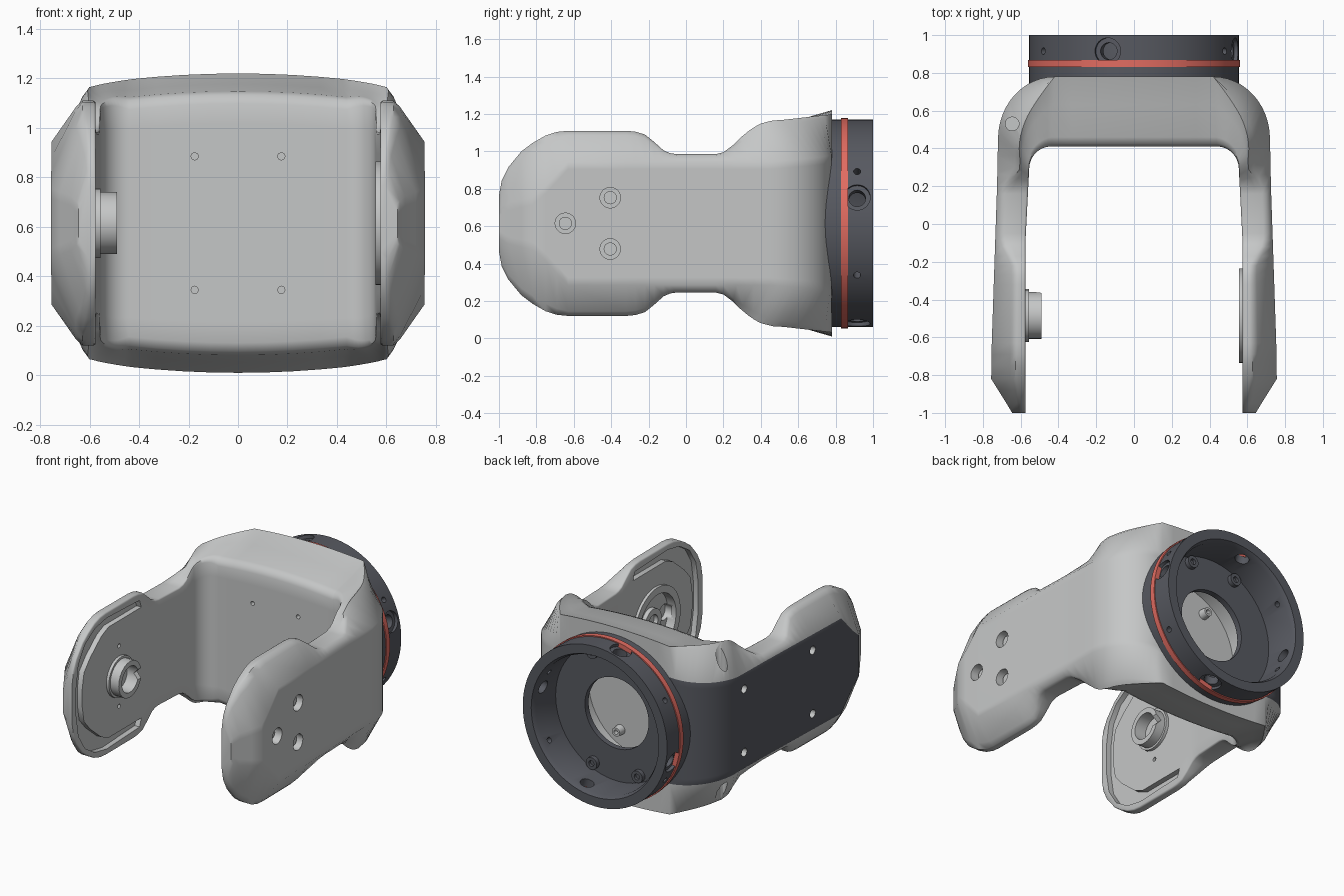
import bpy, bmesh
from math import sin, cos, pi, radians
from mathutils import Vector

old = bpy.data.objects.get("Cube")
if old:
    bpy.data.objects.remove(old, do_unlink=True)

MID = 0.615                      # height of the shared axis


def material(name, rgb):
    m = bpy.data.materials.new(name)
    m.use_nodes = True
    m.diffuse_color = (*rgb, 1)
    m.node_tree.nodes["Principled BSDF"].inputs["Base Color"].default_value = (*rgb, 1)
    return m


light = material("light grey", (0.56, 0.57, 0.57))
dark = material("dark slate", (0.095, 0.1, 0.118))
red = material("coral red", (0.76, 0.15, 0.12))


def finish(name, bm, *mats):
    bmesh.ops.remove_doubles(bm, verts=bm.verts, dist=1e-5)
    bmesh.ops.recalc_face_normals(bm, faces=bm.faces)
    me = bpy.data.meshes.new(name)
    bm.to_mesh(me)
    bm.free()
    ob = bpy.data.objects.new(name, me)
    bpy.context.collection.objects.link(ob)
    for m in mats:
        me.materials.append(m)
    return ob


def lathe(name, profile, loc, axis, mat=None, seg=32):
    """Turn (radius, height) points about an axis; closed when hollow."""
    bm = bmesh.new()
    q = Vector(axis).to_track_quat('Z', 'Y')
    rings = [[bm.verts.new(Vector(loc) + q @ Vector((r * cos(2 * pi * k / seg),
              r * sin(2 * pi * k / seg), a))) for k in range(seg)] for r, a in profile]
    pairs = list(zip(rings, rings[1:]))
    if profile[0][0] > 0:
        pairs.append((rings[-1], rings[0]))
    for a, b in pairs:
        for k in range(seg):
            n = (k + 1) % seg
            bm.faces.new((a[k], a[n], b[n], b[k]))
    return finish(name, bm, *([mat] if mat else []))


def rod(name, r, a, b, loc, axis, mat=None, seg=24):
    return lathe(name, [(0, a), (r, a), (r, b), (0, b)], loc, axis, mat, seg)


def cut(ob, cutters):
    """Subtract the cutters and bake the result."""
    for c in cutters:
        c.hide_render = True
        m = ob.modifiers.new("cut", 'BOOLEAN')
        m.operation, m.solver, m.object = 'DIFFERENCE', 'EXACT', c
    dg = bpy.context.evaluated_depsgraph_get()
    me = bpy.data.meshes.new_from_object(ob.evaluated_get(dg))
    ob.modifiers.clear()
    ob.data = me


def smooth(ob, angle=42):
    bpy.ops.object.select_all(action='DESELECT')
    ob.select_set(True)
    bpy.context.view_layer.objects.active = ob
    bpy.ops.object.shade_smooth_by_angle(angle=radians(angle))


def interp(table, t, col=1):
    if t <= table[0][0]:
        return table[0][col]
    for a, b in zip(table, table[1:]):
        if t <= b[0]:
            return a[col] + (b[col] - a[col]) * (t - a[0]) / (b[0] - a[0])
    return table[-1][col]


# Fork: half height along y, then outer width and flat half height along y
HEIGHT = [(-1, .15), (-.985, .23), (-.95, .3), (-.88, .385), (-.82, .43), (-.75, .47),
          (-.69, .489), (-.63, .495), (-.32, .495), (-.27, .49), (-.22, .475), (-.17, .435),
          (-.12, .39), (-.085, .375), (-.05, .37), (.16, .37), (.2, .38), (.24, .405),
          (.32, .48), (.4, .53), (.48, .55), (.6, .555), (.78, .56)]
OUTER = [(-1, .645, .08), (-.95, .675, .11), (-.82, .756, .14), (-.75, .755, .2),
         (-.63, .753, .33), (.2, .725, .33), (.45, .72, .33)]
INNER = [(-.1, .575), (.29, .555)]


def half_height(p):
    crown = max(0, 1 - (p.x / .6) ** 2) if p.y > .25 else 0
    return interp(HEIGHT, p.y) + .045 * crown


def section(inner, outer, flat, chamfer=1.0, soft=.2):
    """Cross-section: rounded inner lip, hollowed top, rounded chamfer, outer flat."""
    a, o = Vector(inner), Vector(outer)
    d = (o - a).normalized()
    f = max(0, half_height(o) - flat) * .72 * chamfer / (a - o).length
    e = o.lerp(a, min(f, .65))
    hi, he = half_height(a) - .055 * (soft - .2), half_height(e)
    r = .15 * chamfer
    half = [(a, hi * .75), (a, hi - .05 * soft), (a + d * .015 * soft, hi - .015 * soft),
            (a + d * .05 * soft, hi), (a.lerp(e, .6), hi + (he - hi) * .4),
            (e.lerp(a, r), he), (e.lerp(o, r), he + (flat - he) * r),
            (o, flat), (o, flat - .04)]
    return [(p.x, p.y, h) for p, h in half] + [(p.x, p.y, -h) for p, h in reversed(half)]


stations = []
for y, _ in HEIGHT:                                   # straight arm
    if y <= .2:
        stations.append(section((interp(INNER, y), y),
                                (interp(OUTER, y), y), interp(OUTER, y, 2)))
for iy, oy in ((.23, .27), (.26, .36)):
    stations.append(section((interp(INNER, iy), iy), (interp(OUTER, oy), oy), .33))
for k in range(13):                                   # rounded corner
    t = k / 12
    c, s = cos(t * pi / 2), sin(t * pi / 2)
    stations.append(section((.44 + .115 * c, .29 + .12 * s), (.42 + .3 * c, .45 + .33 * s),
                            .33 + .04 * t, 1 - t ** 3, .2 + .8 * t))
for x in (.33, .22, .11, 0):                          # back wall
    stations.append(section((x, .41), (x, .78), .37, 0, 1))
stations += [[(-x, y, z) for x, y, z in st] for st in reversed(stations[:-1])]

bm = bmesh.new()
loops = [[bm.verts.new((x, y, z + MID)) for x, y, z in st] for st in stations]
SIDES = len(loops[0])
for a, b in zip(loops, loops[1:]):
    for k in range(SIDES):
        n = (k + 1) % SIDES
        f = bm.faces.new((a[k], a[n], b[n], b[k]))
        # the outer flat of the right arm carries the dark cover
        covered = max(a[k].co.x, b[k].co.x) < -.4 and min(a[k].co.y, b[k].co.y) > -.83
        f.material_index = int(covered and k in (7, 8, 9))
bm.faces.new(loops[0])
bm.faces.new(loops[-1])
fork = finish("fork_bracket", bm, light, dark)

# Groove running round the inside of each arm tip
RIM = [(-.26, .44), (-.62, .455), (-.75, .43), (-.86, .36), (-.93, .25), (-.955, .1)]
PLATE = [(-.24, .385), (-.6, .385), (-.68, .35), (-.8, .25), (-.87, .17), (-.89, .06)]


def groove(side):
    bm = bmesh.new()
    rim = RIM + [(y, -z) for y, z in reversed(RIM)]
    plate = PLATE + [(y, -z) for y, z in reversed(PLATE)]
    rows = [[bm.verts.new((side * x, y, z + MID)) for x, (y, z) in
             ((.5, p), (.5, r), (.612, r), (.612, p))] for r, p in zip(rim, plate)]
    for a, b in zip(rows, rows[1:]):
        for k in range(4):
            n = (k + 1) % 4
            bm.faces.new((a[k], a[n], b[n], b[k]))
    bm.faces.new(rows[0])
    bm.faces.new(rows[-1])
    return finish("groove_cutter", bm)


HUB = (0, -.485, MID)
CENTRE = (0, 0, MID)
BACK = (0, 1, 0)
CORNERS = [(sx, sz) for sx in (1, -1) for sz in (1, -1)]
bolts = [(-.405, MID + .137), (-.405, MID - .137), (-.645, MID)]
cutters = [groove(1), groove(-1), rod("socket_cutter", .2, .5, .62, HUB, (1, 0, 0), seg=48),
           lathe("cavity_cutter", [(0, .47), (.42, .47), (.42, .75), (.51, .75), (.51, .9), (0, .9)],
                 CENTRE, BACK, seg=48)]
cutters += [rod("bolt_cutter", .055, .5, .9, (0, y, z), (1, 0, 0)) for y, z in bolts]
for s in (1, -1):
    cutters.append(rod("corner_cutter", .036, .3, .7, (-.645, .53, MID), (0, 0, s)))
    for y in (-.33, .39):
        cutters.append(rod("cover_cutter", .028, .66, .9, (0, y, MID + s * .22), (-1, 0, 0)))
    cutters.append(rod("pin_cutter", .014, .5, .6, (0, -.485, MID + s * .21), (-1, 0, 0), seg=12))
for sx, sz in CORNERS:
    cutters.append(rod("wall_cutter", .015, .3, .44, (sx * .175, 0, MID + sz * .27), BACK, seg=8))
cut(fork, cutters)
smooth(fork, 50)

# Left arm: recessed bolts, socket lip and boss
for i, (y, z) in enumerate(bolts):
    smooth(rod(f"arm_bolt_{i + 1}", .035, .65, .71, (0, y, z), (1, 0, 0), light))
    smooth(rod(f"bolt_seat_{i + 1}", .057, .65, .68, (0, y, z), (1, 0, 0), light))
smooth(lathe("socket_lip", [(.2, .556), (.25, .556), (.25, .59), (.2, .59)], HUB, (1, 0, 0), light, 48))
smooth(lathe("socket_boss", [(.05, .59), (.09, .59), (.09, .63), (.05, .63)], HUB, (1, 0, 0), light))

# Right arm: flanged hollow hub with a notch
hub = lathe("hub_tube", [(.09, .49), (.125, .49), (.125, .555), (.14, .555), (.14, .59), (.09, .59)],
            HUB, (-1, 0, 0), light, 24)
notch = rod("notch_cutter", .035, 0, .2, (-.49, -.485, MID), BACK, seg=4)
cut(hub, [notch])
smooth(hub)

# Rear coupling ring with a deep floor open to the hollow bracket
ring = lathe("coupling_ring", [(.245, .72), (.4, .72), (.4, .74), (.555, .74), (.555, 1),
                               (.49, 1), (.475, .97), (.47, .76), (.245, .76)], CENTRE, BACK, dark, 72)
ring_cutters = []
for deg in (14.6, 104.6, 194.6, 284.6):
    d = (cos(radians(deg)), 0, sin(radians(deg)))
    ring_cutters.append(lathe("lock_cutter", [(0, .4), (.045, .4), (.045, .53), (.07, .53), (.07, .7), (0, .7)],
                              (0, .915, MID), d))
for deg in (30, 150, 210, 330):
    d = (cos(radians(deg)), 0, sin(radians(deg)))
    ring_cutters.append(rod("pin_cutter", .019, .4, .7, (0, .915, MID), d, seg=16))
cut(ring, ring_cutters)
smooth(ring)
smooth(lathe("red_band", [(.53, .83), (.562, .83), (.562, .867), (.53, .867)], CENTRE, BACK, red, 72))

# Floor bolts, and wall studs inside the hollow
for i, (sx, sz) in enumerate(CORNERS):
    smooth(lathe(f"floor_bolt_{i + 1}", [(0, .77), (.02, .77), (.02, .79), (.042, .79), (.042, .75), (0, .75)],
                 (sx * .175, 0, MID + sz * .385), BACK, dark, 20))
    smooth(lathe(f"wall_stud_{i + 1}", [(0, .49), (.015, .49), (.015, .52), (.03, .52), (.036, .46), (0, .46)],
                 (sx * .175, 0, MID + sz * .27), BACK, light, 20))

for c in cutters + ring_cutters + [notch]:
    bpy.data.objects.remove(c, do_unlink=True)
